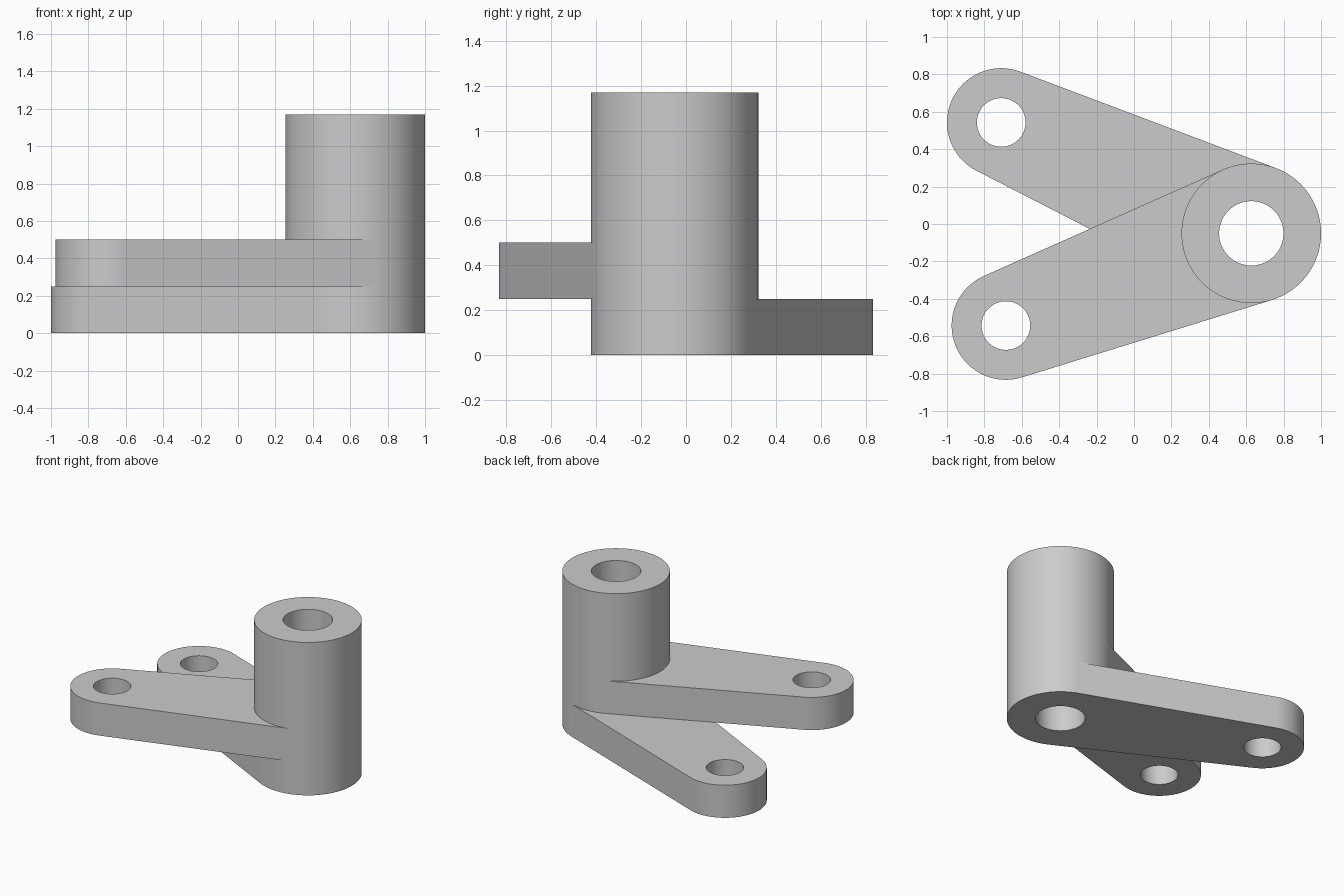
import bpy
import bmesh
from math import acos, atan2, cos, pi, sin
from mathutils import Vector

if "Cube" in bpy.data.objects:
    bpy.data.objects.remove(bpy.data.objects["Cube"])

HUB = Vector((0.627, -0.05))
HUB_RADIUS, BORE_RADIUS, HUB_HEIGHT = 0.373, 0.172, 1.17
END_RADIUS, END_HOLE, THICKNESS = 0.29, 0.13, 0.25
LOWER_END = Vector((-0.71, 0.543))
UPPER_END = Vector((-0.685, -0.543))

grey = bpy.data.materials.new("plain grey")
grey.use_nodes = True
colour = (0.6, 0.6, 0.6, 1)
grey.diffuse_color = colour
grey.node_tree.nodes["Principled BSDF"].inputs["Base Color"].default_value = colour


def arc(centre, radius, start, end, steps):
    angles = [start + (end - start) * i / steps for i in range(steps + 1)]
    return [centre + radius * Vector((cos(a), sin(a))) for a in angles]


def prism(name, outline, bottom, top):
    """Extrude a counter-clockwise outline into a solid."""
    bm = bmesh.new()
    face = bm.faces.new([bm.verts.new((p.x, p.y, bottom)) for p in outline])
    raised = bmesh.ops.extrude_face_region(bm, geom=[face])["geom"]
    verts = [v for v in raised if isinstance(v, bmesh.types.BMVert)]
    bmesh.ops.translate(bm, verts=verts, vec=(0, 0, top - bottom))
    bmesh.ops.recalc_face_normals(bm, faces=bm.faces[:])
    mesh = bpy.data.meshes.new(name)
    bm.to_mesh(mesh)
    bm.free()
    mesh.materials.append(grey)
    obj = bpy.data.objects.new(name, mesh)
    bpy.context.collection.objects.link(obj)
    return obj


def cylinder(name, centre, radius, bottom, top):
    return prism(name, arc(centre, radius, 0, 2 * pi, 96)[:-1], bottom, top)


def arm(name, end, bottom):
    """Tapered arm whose sides are tangent to the hub and to its round end."""
    axis = end - HUB
    heading = atan2(axis.y, axis.x)
    spread = acos((HUB_RADIUS - END_RADIUS) / axis.length)
    outline = arc(end, END_RADIUS, heading - spread, heading + spread, 48)
    outline += arc(HUB, HUB_RADIUS, heading + spread, heading + spread, 1)[:1]
    outline.append(HUB)
    outline += arc(HUB, HUB_RADIUS, heading - spread, heading - spread, 1)[:1]
    return prism(name, outline, bottom, bottom + THICKNESS)


def combine(body, tool, operation):
    bpy.context.view_layer.objects.active = body
    mod = body.modifiers.new(operation.title(), "BOOLEAN")
    mod.operation, mod.solver, mod.object = operation, "EXACT", tool
    bpy.ops.object.modifier_apply(modifier=mod.name)
    bpy.data.objects.remove(tool)


# Tall hub fused with the two arms at different levels
bracket = cylinder("hub_with_two_arms", HUB, HUB_RADIUS, 0, HUB_HEIGHT)
combine(bracket, arm("lower_arm", LOWER_END, 0), "UNION")
combine(bracket, arm("upper_arm", UPPER_END, THICKNESS), "UNION")

# Through holes in the hub and arm ends
for centre, radius in ((HUB, BORE_RADIUS), (LOWER_END, END_HOLE), (UPPER_END, END_HOLE)):
    cutter = cylinder("hole_cutter", centre, radius, -0.1, HUB_HEIGHT + 0.1)
    cutter.hide_render = True
    combine(bracket, cutter, "DIFFERENCE")

# Smooth round walls with crisp rims
bpy.ops.object.select_all(action="DESELECT")
bracket.select_set(True)
bpy.context.view_layer.objects.active = bracket
bpy.ops.object.shade_smooth_by_angle(angle=pi / 6)
